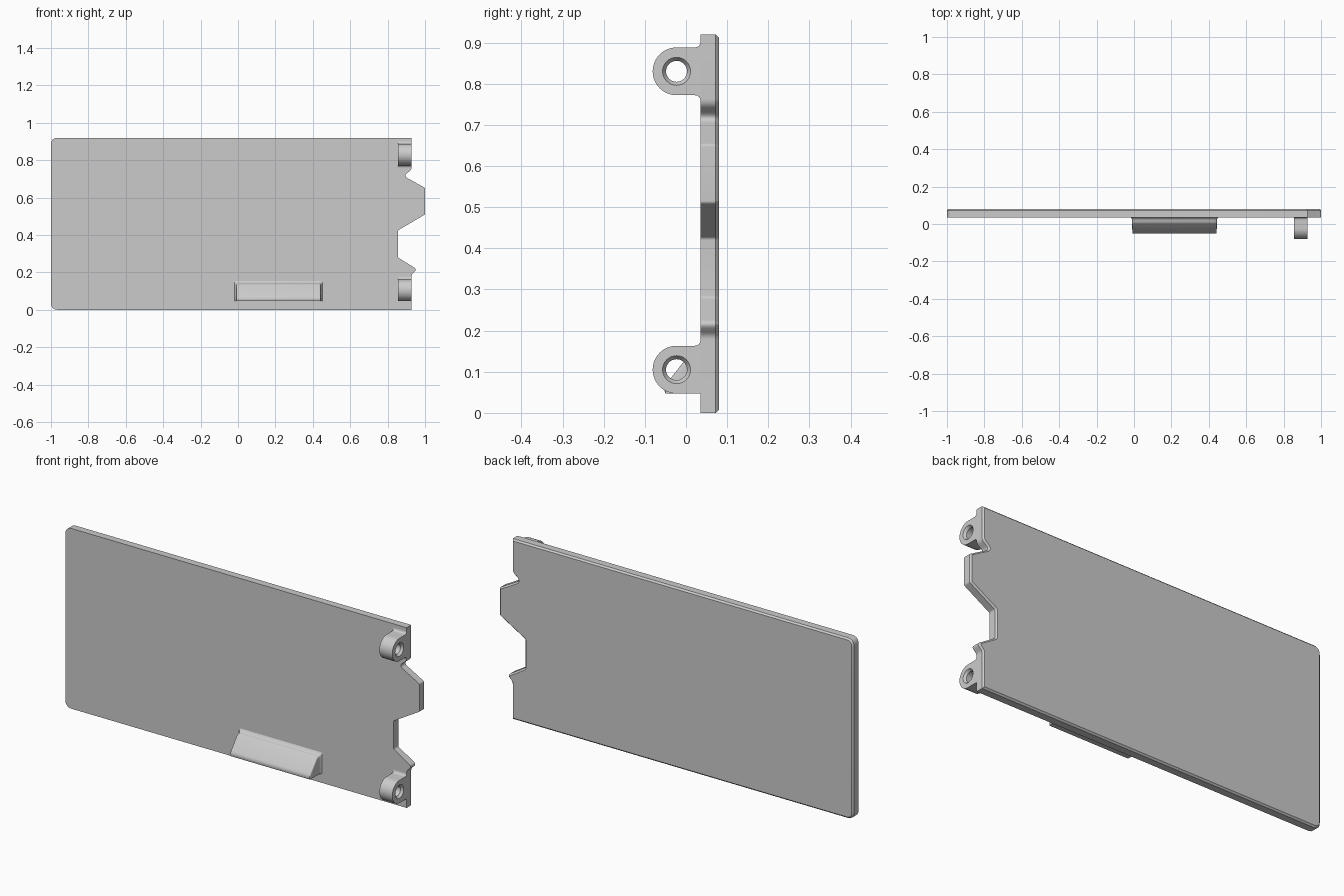
import bpy, bmesh, math
from mathutils import Vector

cube = bpy.data.objects.get("Cube")
if cube:
    bpy.data.objects.remove(cube, do_unlink=True)

grey = bpy.data.materials.new("plain grey")
grey.use_nodes = True
colour = (0.6, 0.6, 0.6, 1)
grey.diffuse_color = colour
grey.node_tree.nodes["Principled BSDF"].inputs["Base Color"].default_value = colour

FRONT, BACK = 0.035, 0.08      # faces of the plate
HINGE = 0.928                  # straight hinge edge


def rounded(points, steps=6):
    """Round each corner (a, b, setback) of a closed outline."""
    out = []
    for i, (a, b, d) in enumerate(points):
        p = Vector((a, b))
        if d == 0:
            out.append(p)
            continue
        prev, nxt = Vector(points[i - 1][:2]), Vector(points[(i + 1) % len(points)][:2])
        s, e = p + (prev - p).normalized() * d, p + (nxt - p).normalized() * d
        for k in range(steps + 1):
            t = k / steps
            out.append(s * (1 - t) ** 2 + p * 2 * t * (1 - t) + e * t * t)
    return out


def loft(name, sections, rim_bevel=0.0):
    """Skin closed sections of equal length; optionally bevel the last rim."""
    bm = bmesh.new()
    rings = [[bm.verts.new(p) for p in s] for s in sections]
    for lo, hi in zip(rings, rings[1:]):
        for i in range(len(lo)):
            bm.faces.new((lo[i - 1], hi[i - 1], hi[i], lo[i]))
    bm.faces.new(rings[0])
    cap = bm.faces.new(rings[-1][::-1])
    bmesh.ops.recalc_face_normals(bm, faces=bm.faces)
    if rim_bevel:
        bmesh.ops.bevel(bm, geom=list(cap.edges), offset=rim_bevel, segments=1,
                        profile=0.5, affect='EDGES')
    mesh = bpy.data.meshes.new(name)
    bm.to_mesh(mesh)
    bm.free()
    mesh.materials.append(grey)
    obj = bpy.data.objects.new(name, mesh)
    bpy.context.collection.objects.link(obj)
    return obj


def smooth(obj, angle=30):
    bpy.ops.object.select_all(action='DESELECT')
    obj.select_set(True)
    bpy.context.view_layer.objects.active = obj
    bpy.ops.object.shade_smooth_by_angle(angle=math.radians(angle))


def upright(outline, y):
    return [(p.x, y, p.y) for p in outline]


def sideways(outline, x):
    return [(x, p.x, p.y) for p in outline]


# Door plate with a notched hinge edge and a chamfered back rim
door = rounded([
    (-1, 0, 0.038), (HINGE, 0, 0), (HINGE, 0.188, 0.01), (0.957, 0.217, 0.018),
    (0.855, 0.28, 0.006), (0.855, 0.425, 0.006), (1, 0.51, 0.006), (1, 0.652, 0.006),
    (0.885, 0.716, 0.024), (HINGE, 0.75, 0.014), (HINGE, 0.92, 0), (-1, 0.92, 0.038)])
smooth(loft("door_plate", [upright(door, FRONT), upright(door, BACK)], 0.008))


# Hinge lugs with a pin hole that opens into a cone
def circle(y, z, radius, count=32):
    return [Vector((y + radius * math.cos(math.tau * k / count),
                    z + radius * math.sin(math.tau * k / count))) for k in range(count)]


def hinge_lug(name, z, lower_fillet):
    y, r, fillet = -0.023, 0.058, 0.016
    foot = [(FRONT, z - r, 0)]
    if lower_fillet:
        foot = [(FRONT, z - r - fillet, 0), (FRONT, z - r, 0.015)]
    angles = [-math.pi / 2 - math.pi * k / 24 for k in range(25)]
    nose = [(y + r * math.cos(t), z + r * math.sin(t), 0) for t in angles]
    outline = rounded(foot + nose + [(FRONT, z + r, 0.015), (FRONT, z + r + fillet, 0)])
    lug = loft(name, [sideways(outline, 0.855), sideways(outline, HINGE)])
    bore = ((0.8, 0.0255), (HINGE - 0.012, 0.0255), (HINGE, 0.034), (HINGE + 0.012, 0.0425))
    cutter = loft("pin_cutter", [sideways(circle(y, z, rad), x) for x, rad in bore])
    cutter.hide_render = True
    cut = lug.modifiers.new("pin_hole", 'BOOLEAN')
    cut.operation, cut.solver, cut.object = 'DIFFERENCE', 'EXACT', cutter
    bpy.context.view_layer.objects.active = lug
    bpy.ops.object.modifier_apply(modifier=cut.name)
    bpy.data.objects.remove(cutter, do_unlink=True)
    smooth(lug)


hinge_lug("upper_hinge_lug", 0.83, True)
hinge_lug("lower_hinge_lug", 0.105, False)


# Sloped finger grip: rounded rectangles from its flared foot to its front
def grip_section(y, inset, top, corner):
    x0, x1, z0 = -0.018 + inset, 0.451 - inset, 0.047
    if y < -0.05:
        z0 += 0.006
    return upright(rounded([(x0, z0, 0.001), (x1, z0, 0.001),
                            (x1, top, corner), (x0, top, corner)]), y)


smooth(loft("finger_grip", [grip_section(*s) for s in (
    (FRONT, 0, 0.155, 0.012), (0.031, 0.004, 0.148, 0.012),
    (0.025, 0.007, 0.143, 0.012), (0.016, 0.008, 0.141, 0.012),
    (0.008, 0.008, 0.139, 0.012), (0.002, 0.008, 0.134, 0.012),
    (-0.046, 0.009, 0.073, 0.008), (-0.050, 0.011, 0.067, 0.006),
    (-0.052, 0.015, 0.061, 0.003))]))
